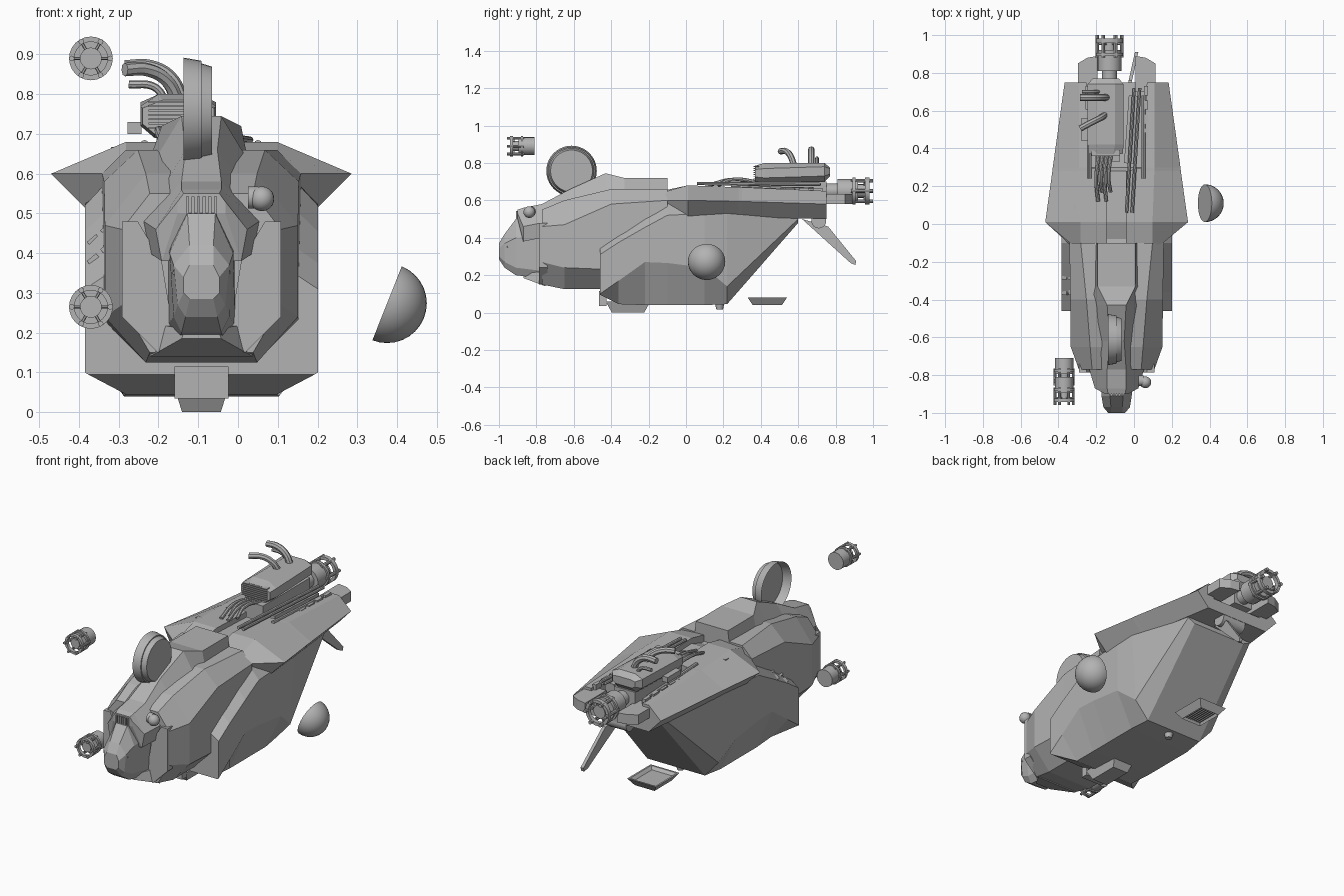
import bpy, bmesh, math
from mathutils import Vector, Matrix

cube = bpy.data.objects.get("Cube")
if cube:
    bpy.data.objects.remove(cube, do_unlink=True)

C = -0.092  # centre line of the hull
grey = bpy.data.materials.new("hull_grey")
grey.use_nodes = True
grey.diffuse_color = (0.45, 0.45, 0.45, 1)
grey.node_tree.nodes["Principled BSDF"].inputs["Base Color"].default_value = grey.diffuse_color


def add_mesh(name, bm, smooth=False):
    bmesh.ops.recalc_face_normals(bm, faces=bm.faces)
    mesh = bpy.data.meshes.new(name)
    bm.to_mesh(mesh)
    bm.free()
    mesh.materials.append(grey)
    obj = bpy.data.objects.new(name, mesh)
    bpy.context.scene.collection.objects.link(obj)
    if smooth:
        bpy.ops.object.select_all(action='DESELECT')
        obj.select_set(True)
        bpy.context.view_layer.objects.active = obj
        bpy.ops.object.shade_smooth_by_angle(angle=math.radians(35))


def skin(bm, rings):
    rows = [[bm.verts.new(p) for p in ring] for ring in rings]
    n = len(rows[0])
    for a, b in zip(rows, rows[1:]):
        for i in range(n):
            j = (i + 1) % n
            bm.faces.new((a[i], a[j], b[j], b[i]))
    bm.faces.new(rows[0])
    bm.faces.new(rows[-1][::-1])


def loft(name, stations, centre=C):
    """Each station is y followed by half-section points, mirrored across the centre."""
    bm = bmesh.new()
    skin(bm, [[(centre + x, y, z) for x, z in half] + [(centre - x, y, z) for x, z in half[::-1]]
              for y, *half in stations])
    add_mesh(name, bm)


def box(name, centre, size, turn=(0, 0, 0), taper=1.0):
    bm = bmesh.new()
    bmesh.ops.create_cube(bm, size=1)
    for v in bm.verts:
        k = taper if v.co.z < 0 else 1
        v.co = Vector((v.co.x * size[0] * k, v.co.y * size[1] * k, v.co.z * size[2]))
    for a, axis in zip(turn, 'XYZ'):
        bm.transform(Matrix.Rotation(math.radians(a), 4, axis))
    bm.transform(Matrix.Translation(centre))
    add_mesh(name, bm)


def rod_into(bm, a, b, r, r2=None, sides=16):
    a, b = Vector(a), Vector(b)
    d = b - a
    m = Matrix.Translation((a + b) / 2) @ d.to_track_quat('Z', 'Y').to_matrix().to_4x4()
    bmesh.ops.create_cone(bm, cap_ends=True, segments=sides, radius1=r,
                          radius2=r if r2 is None else r2, depth=d.length, matrix=m)


def rod(name, a, b, r, r2=None, sides=16):
    bm = bmesh.new()
    rod_into(bm, a, b, r, r2, sides)
    add_mesh(name, bm, True)


def pipe(name, points, r):
    curve = bpy.data.curves.new(name, 'CURVE')
    curve.dimensions = '3D'
    curve.bevel_depth, curve.bevel_resolution, curve.resolution_u = r, 2, 6
    curve.use_fill_caps = True
    s = curve.splines.new('BEZIER')
    s.bezier_points.add(len(points) - 1)
    for bp, p in zip(s.bezier_points, points):
        bp.co = p
        bp.handle_left_type = bp.handle_right_type = 'AUTO'
    tmp = bpy.data.objects.new(name + "_path", curve)
    bpy.context.scene.collection.objects.link(tmp)
    dg = bpy.context.evaluated_depsgraph_get()
    bm = bmesh.new()
    bm.from_mesh(bpy.data.meshes.new_from_object(tmp.evaluated_get(dg)))
    bpy.data.objects.remove(tmp, do_unlink=True)
    add_mesh(name, bm, True)


def ring_into(bm, x, y0, y1, z, ro, ri, n=24):
    loops = [[bm.verts.new((x + r * math.cos(i * math.tau / n), y, z + r * math.sin(i * math.tau / n)))
              for i in range(n)] for r, y in ((ro, y0), (ro, y1), (ri, y1), (ri, y0))]
    for k in range(4):
        a, b = loops[k], loops[(k + 1) % 4]
        for i in range(n):
            j = (i + 1) % n
            bm.faces.new((a[i], a[j], b[j], b[i]))


def rotary_unit(name, x, z, tip, back, r):
    """Solid drum with an open ring cage carried on six bars."""
    bm = bmesh.new()
    span = back - tip
    rod_into(bm, (x, tip + span * 0.42, z), (x, back, z), r * 0.88)
    rod_into(bm, (x, tip + span * 0.2, z), (x, back, z), r * 0.5)
    ring_into(bm, x, tip + span * 0.1, tip + span * 0.22, z, r, r * 0.76)
    ring_into(bm, x, tip + span * 0.5, tip + span * 0.58, z, r, r * 0.8)
    for i in range(6):
        c, s = math.cos(i * math.tau / 6), math.sin(i * math.tau / 6)
        px, pz = x + r * 0.88 * c, z + r * 0.88 * s
        rod_into(bm, (px, tip, pz), (px, tip + span * 0.62, pz), r * 0.13, sides=8)
        y = tip + span * 0.25
        rod_into(bm, (x + r * 0.45 * c, y, z + r * 0.45 * s), (px, y, pz), r * 0.07, sides=6)
    add_mesh(name, bm, True)


# Main hull
loft("cargo_hull", [
    (-0.46, (.24, .345), (.293, .31), (.293, .1), (.285, .095)),
    (-0.36, (.23, .42), (.293, .375), (.293, .17), (.19, .045)),
    (-0.22, (.215, .53), (.293, .455), (.293, .27), (.195, .04)),
    (-0.1, (.2, .62), (.293, .52), (.293, .265), (.195, .04)),
    (0.1, (.2, .6), (.293, .53), (.293, .24), (.195, .04)),
    (0.22, (.2, .57), (.29, .53), (.265, .14), (.18, .045)),
    (0.6, (.2, .54), (.225, .53), (.215, .5), (.17, .48))])
loft("front_pod", [
    (-0.77, (.13, .55), (.2, .46), (.2, .27), (.13, .15)),
    (-0.65, (.14, .6), (.243, .47), (.243, .24), (.14, .125)),
    (-0.4, (.16, .66), (.245, .58), (.245, .23), (.14, .125)),
    (-0.1, (.19, .66), (.25, .6), (.25, .23), (.14, .125))])
loft("canopy_spine", [
    (-0.9, (.045, .55), (.06, .53), (.06, .5)),
    (-0.87, (.05, .56), (.115, .46), (.1, .38)),
    (-0.77, (.05, .58), (.145, .48), (.13, .4)),
    (-0.62, (.04, .66), (.155, .5), (.15, .42)),
    (-0.43, (.05, .745), (.15, .58), (.15, .5)),
    (-0.33, (.1, .72), (.12, .62), (.12, .55)),
    (-0.1, (.1, .72), (.11, .64), (.11, .55))])
loft("nose", [
    (-1.0, (.03, .37), (.045, .34), (.045, .3), (.03, .285)),
    (-0.97, (.03, .42), (.07, .37), (.06, .27), (.04, .24)),
    (-0.91, (.035, .5), (.08, .4), (.07, .24), (.05, .2)),
    (-0.75, (.05, .52), (.085, .42), (.085, .22), (.06, .18))])
loft("chin", [(-0.87, (.04, .21), (.05, .185)), (-0.75, (.11, .22), (.13, .14))])

# Upper cover with side wings and a machinery channel
loft("wing_cover", [
    (-0.13, (.05, .6), (.05, .65), (.19, .64), (.21, .6), (.225, .56)),
    (0.01, (.05, .65), (.05, .68), (.19, .68), (.378, .6), (.293, .515)),
    (0.28, (.05, .64), (.05, .67), (.2, .67), (.34, .594), (.265, .51)),
    (0.3, (.14, .6), (.14, .67), (.2, .67), (.338, .594), (.262, .51)),
    (0.75, (.16, .57), (.16, .65), (.2, .65), (.275, .58), (.2, .5))])

# Mirrored details
for side, label in ((1, "left"), (-1, "right")):
    bm = bmesh.new()
    cheek = ((.2, .48), (.2, .24), (.11, .15), (.065, .17), (.1, .38), (.16, .48))
    skin(bm, [[(C + side * x, y, z) for x, z in cheek] for y in (-.785, -.74)])
    add_mesh("cheek_panel_" + label, bm)
    bm = bmesh.new()
    block = ((.1, .7), (.205, .7), (.205, .85), (.155, .88), (.1, .89))
    skin(bm, [[(C + side * x, y, z) for x, y in block] for z in (.58, .635)])
    add_mesh("tail_block_" + label, bm)
    box("eye_plate_" + label, (C + side * .045, -0.955, .35), (.045, .03, .02), (0, side * -20, side * 30))
    for i in range(6):
        box("cover_tooth_" + label, (C + side * .155, .33 + i * .075, .65), (.02, .05, .03))

# Nose details
for i in range(6):
    box("brow_slat", (C - .035 + i * .014, -0.9, .52), (.008, .02, .045))
box("nose_bridge", (C, -0.945, .42), (.05, .03, .12), (-35, 0, 0))
box("belly_hatch", (C, -0.31, .03), (.135, .24, .06), taper=0.72)
box("front_skid", (C, -0.445, .075), (.135, .04, .08))
rod("belly_nub", (C, .18, .05), (C, .18, .017), .025, .018)

# Sensor ball on its bracket
rod("sensor_mount", (0.025, -0.83, .54), (.05, -0.83, .54), .028)
bm = bmesh.new()
bmesh.ops.create_uvsphere(bm, u_segments=20, v_segments=12, radius=.031, matrix=Matrix.Translation((.06, -0.838, .537)))
add_mesh("sensor_ball", bm, True)

# Disc sensor: tapered drum, hollow on its wide end
bm = bmesh.new()
rod_into(bm, (-.137, -0.612, .757), (-.065, -0.612, .757), .135, .112, 40)
bm.normal_update()
wide = min((f for f in bm.faces if len(f.verts) > 4), key=lambda f: f.calc_center_median().x)
bmesh.ops.inset_individual(bm, faces=[wide], thickness=.008)
bmesh.ops.translate(bm, verts=wide.verts, vec=(.045, 0, 0))
add_mesh("disc_sensor", bm, True)

# Floating side dome, flat face towards the hull
bm = bmesh.new()
bmesh.ops.create_uvsphere(bm, u_segments=32, v_segments=16, radius=.1)
bmesh.ops.bisect_plane(bm, geom=bm.verts[:] + bm.edges[:] + bm.faces[:], plane_co=(0, 0, 0),
                       plane_no=(0.93, 0, -0.37), clear_inner=True)
bmesh.ops.holes_fill(bm, edges=[e for e in bm.edges if e.is_boundary])
bm.transform(Matrix.Translation((.375, .11, .274)))
add_mesh("side_dome", bm, True)

# Rotary units
rotary_unit("upper_rotary", -0.37, .89, -0.957, -0.81, .055)
rotary_unit("lower_rotary", -0.37, .265, -0.855, -0.71, .055)
rotary_unit("tail_rotary", -0.13, .65, 1.0, .81, .073)
rod("tail_axle", (-0.13, .7, .65), (-0.13, .85, .65), .04)

# Engine block and exhausts
loft("engine_block", [
    (0.37, (.04, .785), (.09, .765), (.09, .725), (.06, .7)),
    (0.42, (.05, .8), (.095, .77), (.095, .72), (.06, .69)),
    (0.74, (.05, .8), (.095, .78), (.095, .73), (.06, .7)),
    (0.77, (.04, .775), (.07, .77), (.07, .74), (.05, .73))], -0.15)
for i in range(7):
    box("grille_bar", (-0.15, .375, .715 + i * .011), (.15, .03, .005))
box("engine_base", (-0.14, .54, .65), (.13, .42, .1))
box("channel_gear", (-0.01, .5, .64), (.06, .36, .06), (0, 0, -4))
box("side_bracket", (-0.26, .5, .715), (.035, .12, .03))
pipe("rear_exhaust", [(-0.14, .67, .78), (-0.17, .67, .84), (-0.22, .67, .868), (-0.285, .67, .868)], .018)
pipe("front_exhaust", [(-0.15, .58, .78), (-0.18, .56, .835), (-0.23, .535, .862), (-0.285, .505, .862)], .017)
pipe("small_exhaust", [(-0.18, .7, .78), (-0.21, .7, .818), (-0.275, .7, .825)], .01)

# Cables and rails along the back
for i in range(4):
    x = -0.19 + i * .022
    pipe("cable", [(x, .12 + i % 2 * .05, .68), (x - .01, .24, .71), (x + .01, .42, .69)], .01)
for x in (-0.03, 0.0):
    rod("long_rail", (x - .01, .06, .69), (x + .03, .72, .685), .009, sides=8)
for x in (-0.235, 0.05):
    rod("side_rail", (x, .24, .675), (x, .68, .655), .01, sides=8)
box("roof_box", (-0.3, .09, .655), (.04, .025, .025))

# Landing strut below the tail
rod("strut_hinge", (-0.15, .71, .49), (0.0, .71, .49), .04)
bm = bmesh.new()
leg = ((.62, .5), (.76, .46), (.91, .275), (.905, .255), (.88, .265))
skin(bm, [[(-0.05 + (y - .62) * .22 + dx, y, z) for y, z in leg] for dx in (-.009, .009)])
add_mesh("tail_strut", bm)

# Port plates on the right flank
for i in range(4):
    y, up = -0.35 + i % 2 * .08, (i // 2 - .5) * .045
    box("flank_port", (C - .256 + up * .75, y, .43 + (y + .3) * .6 + up * .65), (.012, .05, .03),
        (0, 50, 0))

# Loose tray below the tail
bm = bmesh.new()
skin(bm, [[(-0.1 + sx * w, .435 + sy * d, z) for sx, sy in ((1, 1), (-1, 1), (-1, -1), (1, -1))]
          for w, d, z in ((.055, .07, .055), (.062, .078, .04), (.09, .105, .08), (.08, .095, .08), (.065, .08, .065))])
add_mesh("loose_tray", bm)
for i in range(7):
    box("tray_rib", (-0.145 + i * .015, .435, .053), (.006, .13, .008))
